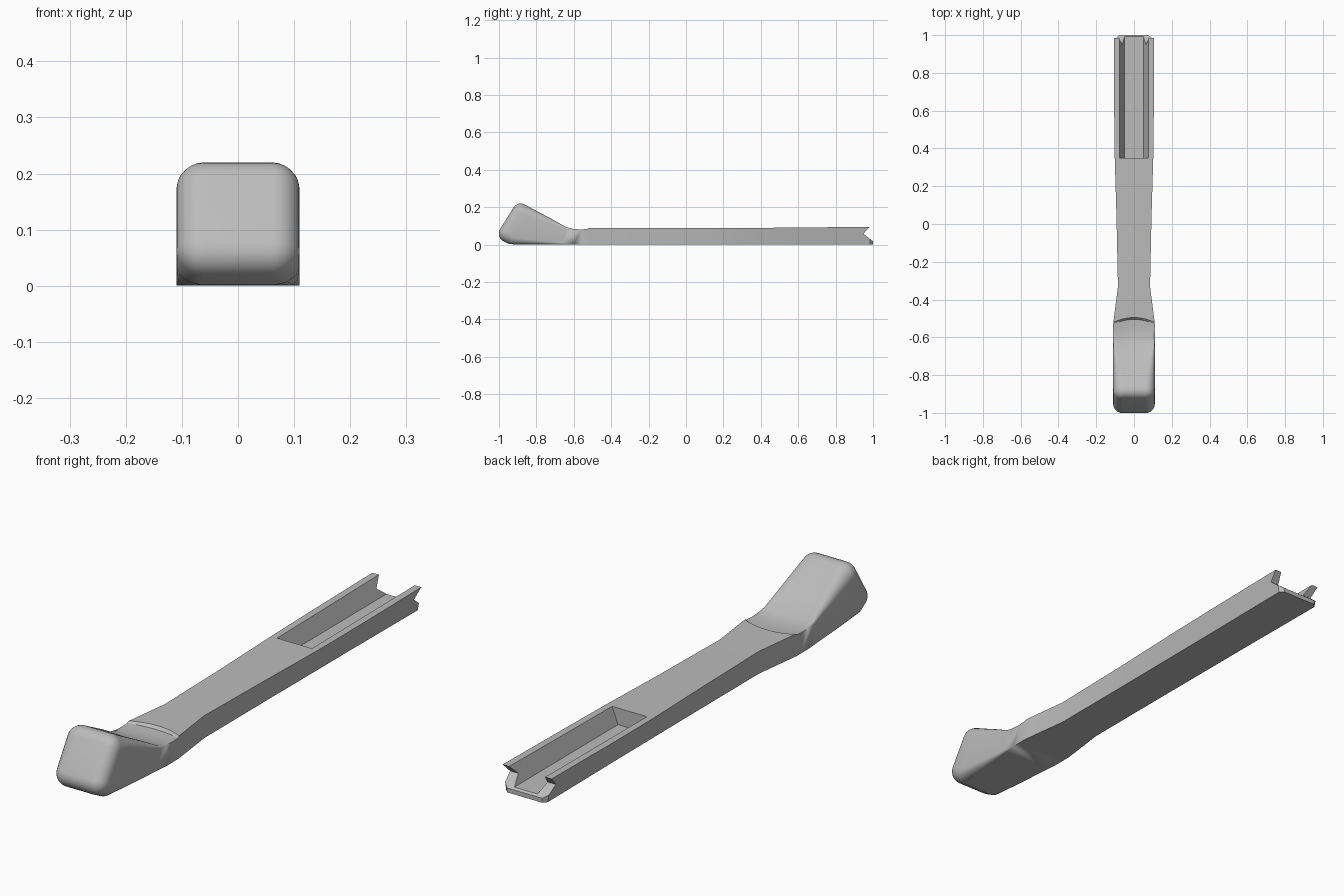
import bpy, bmesh, math
from mathutils import Vector

old = bpy.data.objects.get("Cube")
if old:
    bpy.data.objects.remove(old, do_unlink=True)

grey = bpy.data.materials.new("plain grey")
grey.use_nodes = True
colour = (0.5, 0.5, 0.5, 1)
grey.diffuse_color = colour
grey.node_tree.nodes["Principled BSDF"].inputs["Base Color"].default_value = colour


def ring(bottom, top, wb, wt, rb=0, rt=0, inset=0, dip=0, bow=0):
    """Closed cross-section spanning two (y, z) points, with rounded corners."""
    b, t = Vector(bottom), Vector(top)
    axis = (t - b).normalized()
    b, t = b + axis * inset, t - axis * inset
    wb, wt = wb - inset, wt - inset
    rb, rt = max(rb - inset, 0), max(rt - inset, 0)
    length = (t - b).length
    flat = []
    steps = 6
    for sx, sv, first in ((1, -1, -90), (1, 1, 0), (-1, 1, 90), (-1, -1, 180)):
        r, w = (rt, wt) if sv > 0 else (rb, wb)
        cx, cv = sx * (w - r), (length - r if sv > 0 else r)
        for i in range(steps + 1):
            a = math.radians(first + 90 * i / steps)
            flat.append((cx + r * math.cos(a), cv + r * math.sin(a), False))
        # extra points across the top carry the dish and the bowed lip
        if sx > 0 and sv > 0:
            for i in range(1, 12):
                flat.append(((wt - rt) * (1 - i / 6), length, True))
    points = []
    for x, v, on_top in flat:
        p = b + axis * v
        curve = max(0, 1 - (x / wt) ** 2)
        points.append((x, p.x + bow * curve, p.y - (dip * curve if on_top else 0)))
    return points


def new_object(name, bm):
    bmesh.ops.recalc_face_normals(bm, faces=bm.faces)
    mesh = bpy.data.meshes.new(name)
    bm.to_mesh(mesh)
    bm.free()
    obj = bpy.data.objects.new(name, mesh)
    bpy.context.collection.objects.link(obj)
    return obj


def loft(name, rings):
    bm = bmesh.new()
    rows = [[bm.verts.new(p) for p in r] for r in rings]
    n = len(rows[0])
    for lo, hi in zip(rows, rows[1:]):
        for i in range(n):
            j = (i + 1) % n
            bm.faces.new((lo[i], lo[j], hi[j], hi[i]))
    bm.faces.new(rows[0])
    bm.faces.new(rows[-1])
    bmesh.ops.remove_doubles(bm, verts=bm.verts, dist=1e-5)
    return new_object(name, bm)


def cut(target, profile, axis, start, end):
    """Subtract a prism with the given profile, swept along axis."""
    place = (lambda s, p: (s, p[0], p[1])) if axis == "x" else (lambda s, p: (p[0], s, p[1]))
    cutter = loft("cutter", [[place(s, p) for p in profile] for s in (start, end)])
    cutter.hide_render = True
    mod = target.modifiers.new("cut", "BOOLEAN")
    mod.operation, mod.solver, mod.object = "DIFFERENCE", "EXACT", cutter
    bpy.context.view_layer.objects.active = target
    bpy.ops.object.modifier_apply(modifier=mod.name)
    bpy.data.objects.remove(cutter, do_unlink=True)


# Rounded slanted nose of the head
low, high, radius = Vector((-0.98, 0.02)), Vector((-0.86, 0.213)), 0.045
axis = (high - low).normalized()
forward = Vector((-axis.y, axis.x))
rings = []
for k in range(7):
    a = math.radians(90 * k / 6)
    shift = forward * radius * math.cos(a)
    rings.append(ring(low + shift, high + shift, 0.11, 0.11, 0.05, 0.05,
                      inset=radius * (1 - math.sin(a))))

# Head falling to a shallow dish that ends at a bowed lip
rings += [
    ring((-0.945, 0.002), (-0.82, 0.191), 0.11, 0.11, 0.045, 0.042),
    ring((-0.80, 0), (-0.72, 0.138), 0.11, 0.11, 0.025, 0.025, dip=0.003),
    ring((-0.66, 0), (-0.64, 0.093), 0.11, 0.11, 0.008, 0.008, dip=0.006),
    ring((-0.60, 0), (-0.60, 0.083), 0.11, 0.11, dip=0.007, bow=0.01),
    ring((-0.56, 0), (-0.56, 0.081), 0.11, 0.11, dip=0.006, bow=0.02),
    ring((-0.53, 0), (-0.53, 0.083), 0.11, 0.11, dip=0.006, bow=0.025),
    ring((-0.52, 0), (-0.52, 0.088), 0.109, 0.109, bow=0.025),
]
# Neck and shaft, widening along the upper edges towards the back
for y, wb, wt, z in ((-0.33, 0.085, 0.085, 0.088), (0.05, 0.085, 0.093, 0.088),
                     (0.35, 0.086, 0.102, 0.089), (0.6, 0.087, 0.105, 0.091),
                     (0.985, 0.09, 0.106, 0.095), (1.0, 0.075, 0.085, 0.095)):
    rings.append(ring((y, 0), (y, z), wb, wt))
handle = loft("handle", rings)

# Open slot with sloping walls, and the notched back end
cut(handle, [(-0.05, 0.024), (0.05, 0.024), (0.103, 0.159), (-0.103, 0.159)], "y", 0.35, 1.1)
cut(handle, [(1.003, 0.015), (0.948, 0.058), (0.985, 0.096), (1.1, 0.2), (1.1, 0.015)],
    "x", -0.3, 0.3)

handle.data.materials.clear()
handle.data.materials.append(grey)
bpy.ops.object.select_all(action="DESELECT")
handle.select_set(True)
bpy.context.view_layer.objects.active = handle
bpy.ops.object.shade_smooth_by_angle(angle=math.radians(25))
